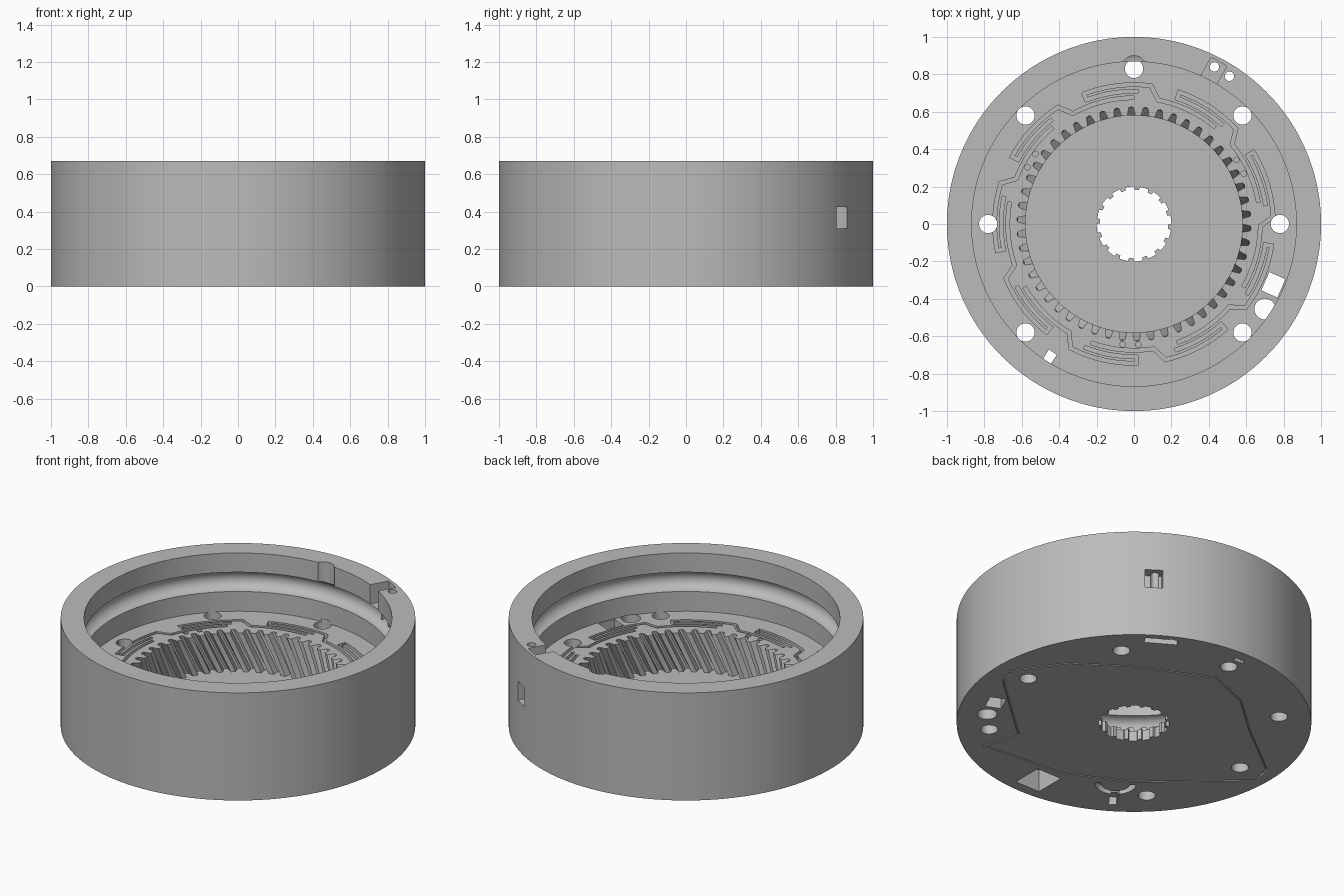
import bpy, bmesh
from math import sin, cos, pi, radians
from mathutils import Matrix, Vector

if "Cube" in bpy.data.objects:
    bpy.data.objects.remove(bpy.data.objects["Cube"])

HEIGHT, FACE, FLOOR = 0.67, 0.307, 0.065
BORE = 0.868
TEETH, SPLINES = 50, 16
SEG = TEETH * 8

steel = bpy.data.materials.new("grey_metal")
steel.use_nodes = True
GREY = (0.5, 0.5, 0.5, 1)
steel.diffuse_color = GREY
steel.node_tree.nodes["Principled BSDF"].inputs["Base Color"].default_value = GREY


def finish(bm, name):
    bmesh.ops.recalc_face_normals(bm, faces=bm.faces[:])
    mesh = bpy.data.meshes.new(name)
    bm.to_mesh(mesh)
    bm.free()
    obj = bpy.data.objects.new(name, mesh)
    bpy.context.collection.objects.link(obj)
    return obj


def polar(r, deg):
    return Vector((r * cos(radians(deg)), r * sin(radians(deg))))


# Cutter shapes
def cylinder(bm, xy, r, z0, z1, seg=32):
    place = Matrix.Translation((xy[0], xy[1], (z0 + z1) / 2))
    bmesh.ops.create_cone(bm, cap_ends=True, segments=seg, radius1=r, radius2=r,
                          depth=z1 - z0, matrix=place)


def box(bm, xy, size, deg, z0, z1):
    place = (Matrix.Translation((xy[0], xy[1], (z0 + z1) / 2))
             @ Matrix.Rotation(radians(deg), 4, 'Z')
             @ Matrix.Diagonal((size[0], size[1], z1 - z0, 1)))
    bmesh.ops.create_cube(bm, size=1, matrix=place)


def ribbon(bm, path, width, z0, z1, closed=False):
    n = len(path)
    rows = []
    for i, p in enumerate(path):
        before = path[i - 1] if i or closed else p
        after = path[(i + 1) % n] if i < n - 1 or closed else p
        a, b = p - before, after - p
        a = a.normalized() if a.length else b.normalized()
        b = b.normalized() if b.length else a
        t = (a + b).normalized()
        side = Vector((-t.y, t.x)) * (width / 2 / max(0.5, t.dot(a)))
        l, r = p + side, p - side
        rows.append([bm.verts.new((q.x, q.y, z))
                     for q, z in ((l, z0), (r, z0), (r, z1), (l, z1))])
    for i in range(n if closed else n - 1):
        u, v = rows[i], rows[(i + 1) % n]
        for k in range(4):
            bm.faces.new((u[k], u[(k + 1) % 4], v[(k + 1) % 4], v[k]))
    if not closed:
        bm.faces.new(rows[0])
        bm.faces.new(rows[-1])


def arc(r, start, end, step=2):
    n = max(1, int(abs(end - start) / step))
    return [polar(r, start + (end - start) * i / n) for i in range(n + 1)]


# Housing: one chain of rings, from the outer wall to the splined hole
TOOTH = [(0, .58), (.2, .58), (.4, .58), (.47, .6), (.53, .622), (.7, .627), (.87, .622), (.93, .6)]


def circle_ring(r, z):
    return [(*polar(r, 360 * i / SEG), z) for i in range(SEG)]


def gear_ring(z, twist):
    pts = []
    for i in range(SEG):
        part, r = TOOTH[i % 8]
        pts.append((*polar(r, 360 * (i // 8 + part) / TEETH + twist), z))
    return pts


def spline_ring(z):
    per = SEG // SPLINES
    return [(*polar(0.2 if i % per < 16 else 0.183, 360 * i / SEG), z) for i in range(SEG)]


rings = [circle_ring(1, 0), circle_ring(1, HEIGHT), circle_ring(BORE, HEIGHT)]
for k in range(11):  # round snap groove
    rings.append(circle_ring(BORE + 0.06 * sin(pi * k / 10), 0.49 + 0.06 * cos(pi * k / 10)))
rings.append(circle_ring(BORE, FACE))
for k in range(9):  # helical internal teeth
    rings.append(gear_ring(FACE + (FLOOR - FACE) * k / 8, -10.5 * k / 8))
rings += [spline_ring(FLOOR), spline_ring(0)]

bm = bmesh.new()
loops = [[bm.verts.new(p) for p in ring] for ring in rings]
for i, a in enumerate(loops):
    b = loops[(i + 1) % len(loops)]
    for j in range(SEG):
        k = (j + 1) % SEG
        bm.faces.new((a[j], a[k], b[k], b[j]))
housing = finish(bm, "ring_gear_housing")
housing.data.materials.append(steel)

cutters = []

# Meandering channels and port pairs on the inner face, seam on the underside
bm = bmesh.new()
for k in range(9):
    s = 80 + 40 * k
    path = (arc(0.71, s + 8, s + 31) + arc(0.745, s + 31, s + 3)
            + arc(0.675, s - 1, s - 30))
    ribbon(bm, path, 0.02, FACE - 0.03, FACE + 0.05)
for k in range(3):
    for d in (-3.7, 3.7):
        cylinder(bm, polar(0.646, 28.3 + 120 * k + d), 0.015, FACE - 0.04, FACE + 0.05, 16)
SEAM = [(.87, -.11), (.91, .02), (.72, .28), (.43, .48), (-.02, .69), (-.3, .58), (-.56, .35),
        (-.91, .08), (-.94, -.05), (-.41, -.52), (-.05, -.69), (.49, -.74), (.41, -.52), (.57, -.38)]
ribbon(bm, [Vector(p) for p in SEAM], 0.008, -0.05, 0.01, True)
cutters.append(finish(bm, "channel_cutter"))

# Bolt holes, square windows and sensor holes through the housing
bm = bmesh.new()
bolts = [(0.78, 0), (-0.78, 0), (0, 0.83)]
bolts += [(x, y) for x in (-0.58, 0.58) for y in (-0.58, 0.58)]
for xy in bolts:
    cylinder(bm, xy, 0.049, -0.1, FACE + 0.02)
cylinder(bm, (0.70, -0.455), 0.056, -0.1, FACE + 0.003)
box(bm, (0.745, -0.325), (0.094, 0.107), -24, -0.1, FACE + 0.02)
box(bm, (-0.45, -0.71), (0.06, 0.05), 57, -0.1, FACE + 0.02)
for xy in ((0.43, 0.84), (0.51, 0.79)):
    cylinder(bm, xy, 0.025, -0.1, HEIGHT + 0.1, 24)
cutters.append(finish(bm, "hole_cutter"))

# Rim notches, side window and underside pockets
bm = bmesh.new()
cylinder(bm, (0, 0.835), 0.065, 0.49, HEIGHT + 0.1)
box(bm, polar(0.915, 62.5), (0.13, 0.095), 60, 0.55, HEIGHT + 0.1)
box(bm, polar(0.99, 56.5), (0.12, 0.1), 56.5, 0.31, 0.425)
box(bm, polar(0.935, 59.5), (0.05, 0.19), 59.5, -0.1, 0.08)
box(bm, (0, 0.92), (0.06, 0.03), 0, -0.1, 0.05)
box(bm, (0, -0.84), (0.17, 0.19), 0, -0.1, 0.14)
box(bm, polar(0.86, 237.6), (0.13, 0.045), 237.6, -0.1, 0.05)
cutters.append(finish(bm, "pocket_cutter"))

# Half-round recess under the floor
bm = bmesh.new()
ribbon(bm, [p + Vector((-0.36, -0.59)) for p in arc(0.1, 148, 328, 8)], 0.035, -0.1, 0.04)
cutters.append(finish(bm, "recess_cutter"))

for cutter in cutters:
    mod = housing.modifiers.new(cutter.name, 'BOOLEAN')
    mod.operation = 'DIFFERENCE'
    mod.solver = 'EXACT'
    mod.object = cutter
    cutter.hide_render = True

# Bake the cuts, then drop the cutters
bpy.context.view_layer.update()
graph = bpy.context.evaluated_depsgraph_get()
baked = bpy.data.meshes.new_from_object(housing.evaluated_get(graph))
housing.modifiers.clear()
housing.data = baked
baked.materials.clear()
baked.materials.append(steel)
for poly in baked.polygons:
    poly.material_index = 0
for cutter in cutters:
    bpy.data.objects.remove(cutter)

bpy.ops.object.select_all(action='DESELECT')
housing.select_set(True)
bpy.context.view_layer.objects.active = housing
bpy.ops.object.shade_smooth_by_angle(angle=radians(30))
